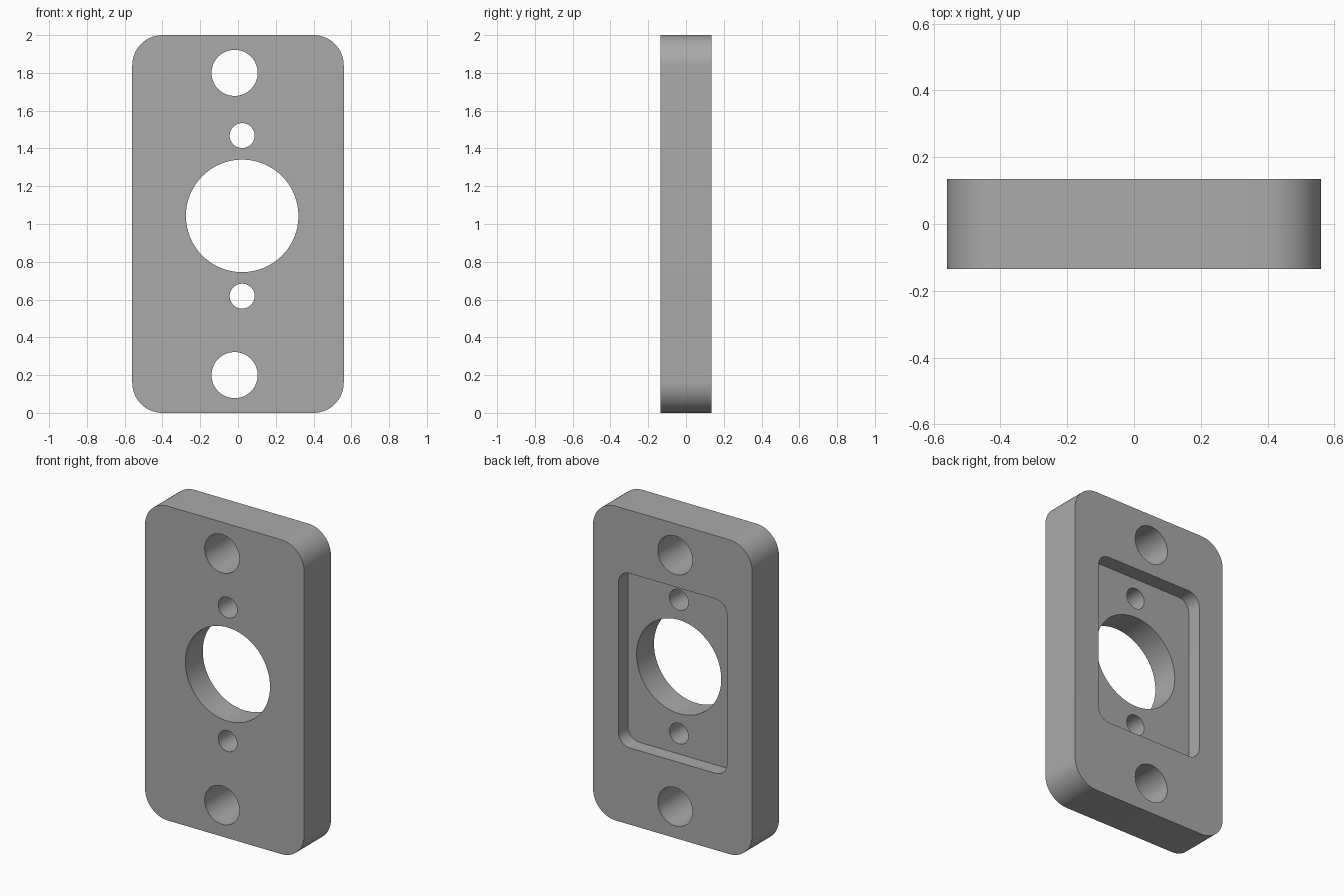
import bpy, bmesh
from math import cos, sin, pi, radians

cube = bpy.data.objects.get("Cube")
if cube:
    bpy.data.objects.remove(cube, do_unlink=True)

HALF_DEPTH = 0.135
POCKET_DEPTH = 0.095
MID_Z = 1.043

grey = bpy.data.materials.new("grey_metal")
grey.use_nodes = True
colour = (0.4, 0.4, 0.4, 1)
grey.diffuse_color = colour
grey.node_tree.nodes["Principled BSDF"].inputs["Base Color"].default_value = colour


def rounded_outline(cx, cz, hw, hh, r, steps):
    """Rounded rectangle in the xz plane; a circle when hw = hh = r."""
    points = []
    for quarter, (sx, sz) in enumerate([(1, 1), (-1, 1), (-1, -1), (1, -1)]):
        for i in range(steps + 1):
            a = (quarter + i / steps) * pi / 2
            points.append((cx + sx * (hw - r) + r * cos(a),
                           cz + sz * (hh - r) + r * sin(a)))
    return points


def prism(name, outline, y0, y1):
    """Extrude an xz outline from y0 to y1."""
    bm = bmesh.new()
    face = bm.faces.new([bm.verts.new((x, y0, z)) for x, z in outline])
    side = bmesh.ops.extrude_face_region(bm, geom=[face])
    for v in side["geom"]:
        if isinstance(v, bmesh.types.BMVert):
            v.co.y = y1
    bmesh.ops.remove_doubles(bm, verts=bm.verts, dist=1e-5)
    bmesh.ops.recalc_face_normals(bm, faces=bm.faces)
    mesh = bpy.data.meshes.new(name)
    bm.to_mesh(mesh)
    bm.free()
    mesh.materials.append(grey)
    obj = bpy.data.objects.new(name, mesh)
    bpy.context.collection.objects.link(obj)
    return obj


# Plate with rounded corners
plate = prism("mounting_plate", rounded_outline(0, 1, 0.56, 1, 0.16, 16),
              -HALF_DEPTH, HALF_DEPTH)

# Recessed pocket in the back
cutters = [prism("pocket_cutter",
                 rounded_outline(0, MID_Z, 0.382, 0.555, 0.08, 12),
                 HALF_DEPTH - POCKET_DEPTH, HALF_DEPTH + 0.1)]

# Through holes: centre bore, small screw holes, large mounting holes
holes = [("bore", 0.022, MID_Z, 0.298)]
for sign, place in ((1, "upper"), (-1, "lower")):
    holes.append((place + "_screw_hole", 0.022, MID_Z + sign * 0.425, 0.066))
    holes.append((place + "_mounting_hole", -0.018, 1 + sign * 0.8, 0.122))
for name, x, z, r in holes:
    cutters.append(prism(name + "_cutter", rounded_outline(x, z, r, r, r, 16),
                         -HALF_DEPTH - 0.1, HALF_DEPTH + 0.1))

bpy.ops.object.select_all(action="DESELECT")
plate.select_set(True)
bpy.context.view_layer.objects.active = plate
for cutter in cutters:
    cutter.hide_render = True
    mod = plate.modifiers.new(cutter.name, "BOOLEAN")
    mod.operation = "DIFFERENCE"
    mod.solver = "EXACT"
    mod.object = cutter
    bpy.ops.object.modifier_apply(modifier=mod.name)
    bpy.data.objects.remove(cutter, do_unlink=True)

bpy.ops.object.shade_smooth_by_angle(angle=radians(30))
